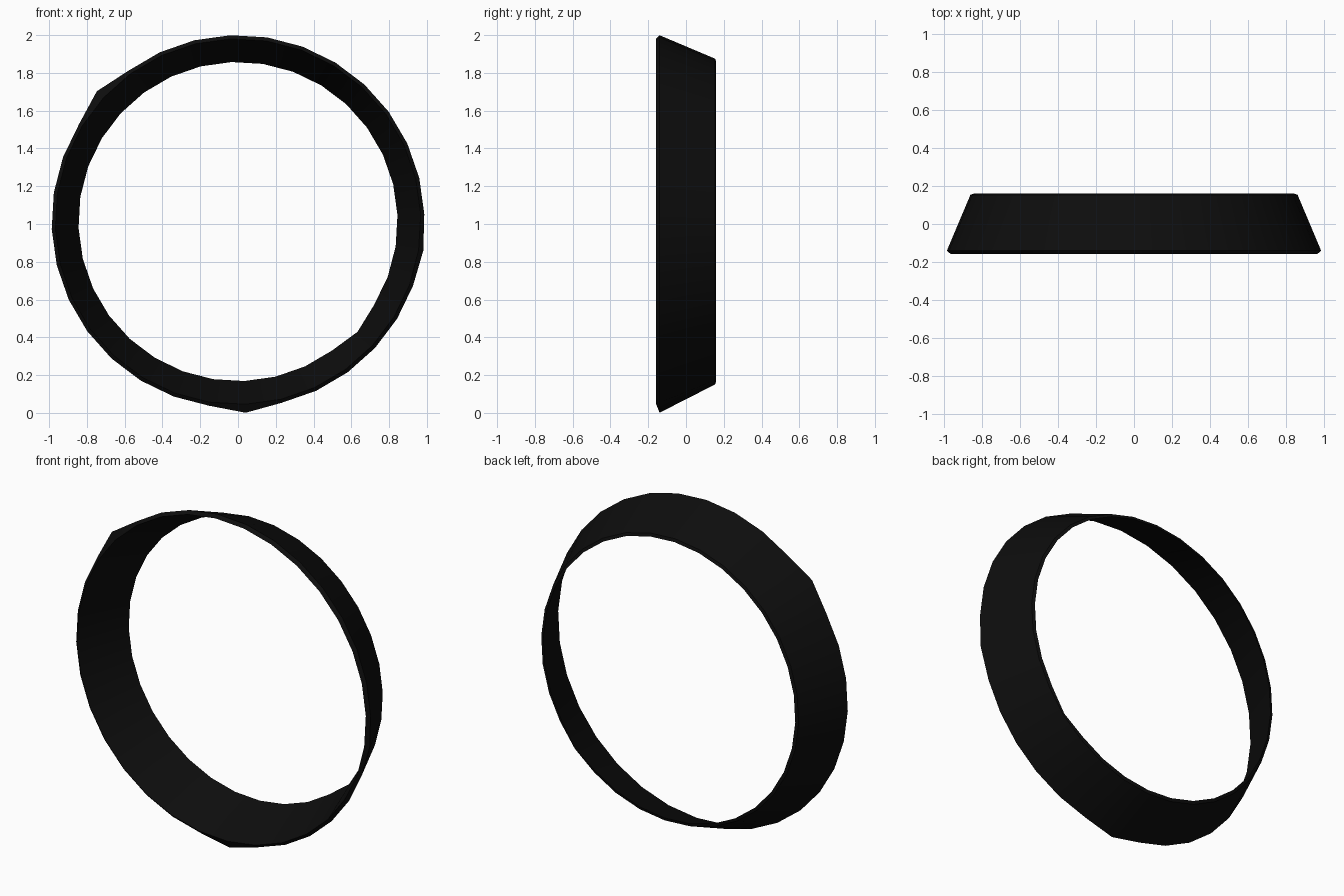
import bpy, bmesh, math

if "Cube" in bpy.data.objects:
    bpy.data.objects.remove(bpy.data.objects["Cube"])

SEGMENTS = 32
CENTRE_Z = 1.013
START = math.radians(92.3)

# Cross-section of the thin tapered band: (y, radius)
PROFILE = [(-0.14, 0.987), (0.154, 0.863), (0.16, 0.845), (-0.158, 0.968)]

# Small dents in the rim: (segment, profile corner) -> radius
DENTS = {(28, 0): 1.017, (16, 0): 1.013, (9, 0): 0.993,
         (12, 2): 0.861, (12, 1): 0.868}

# Sweep the cross-section round the y axis
bm = bmesh.new()
rings = []
for k in range(SEGMENTS):
    a = START - k * math.tau / SEGMENTS
    ring = []
    for i, (y, radius) in enumerate(PROFILE):
        r = DENTS.get((k, i), radius)
        ring.append(bm.verts.new((r * math.cos(a), y, CENTRE_Z + r * math.sin(a))))
    rings.append(ring)

n = len(PROFILE)
for k in range(SEGMENTS):
    a, b = rings[k], rings[(k + 1) % SEGMENTS]
    for i in range(n):
        j = (i + 1) % n
        bm.faces.new((a[i], a[j], b[j], b[i]))
bmesh.ops.recalc_face_normals(bm, faces=bm.faces)

mesh = bpy.data.meshes.new("tapered_band")
bm.to_mesh(mesh)
bm.free()
band = bpy.data.objects.new("tapered_band", mesh)
bpy.context.collection.objects.link(band)

# Black finish
black = bpy.data.materials.new("black")
black.diffuse_color = (0.004, 0.004, 0.004, 1)
black.use_nodes = True
black.node_tree.nodes["Principled BSDF"].inputs["Base Color"].default_value = black.diffuse_color
mesh.materials.append(black)

# Smooth round the ring, sharp at the rims
bpy.context.view_layer.objects.active = band
band.select_set(True)
bpy.ops.object.shade_smooth_by_angle(angle=math.radians(35))
